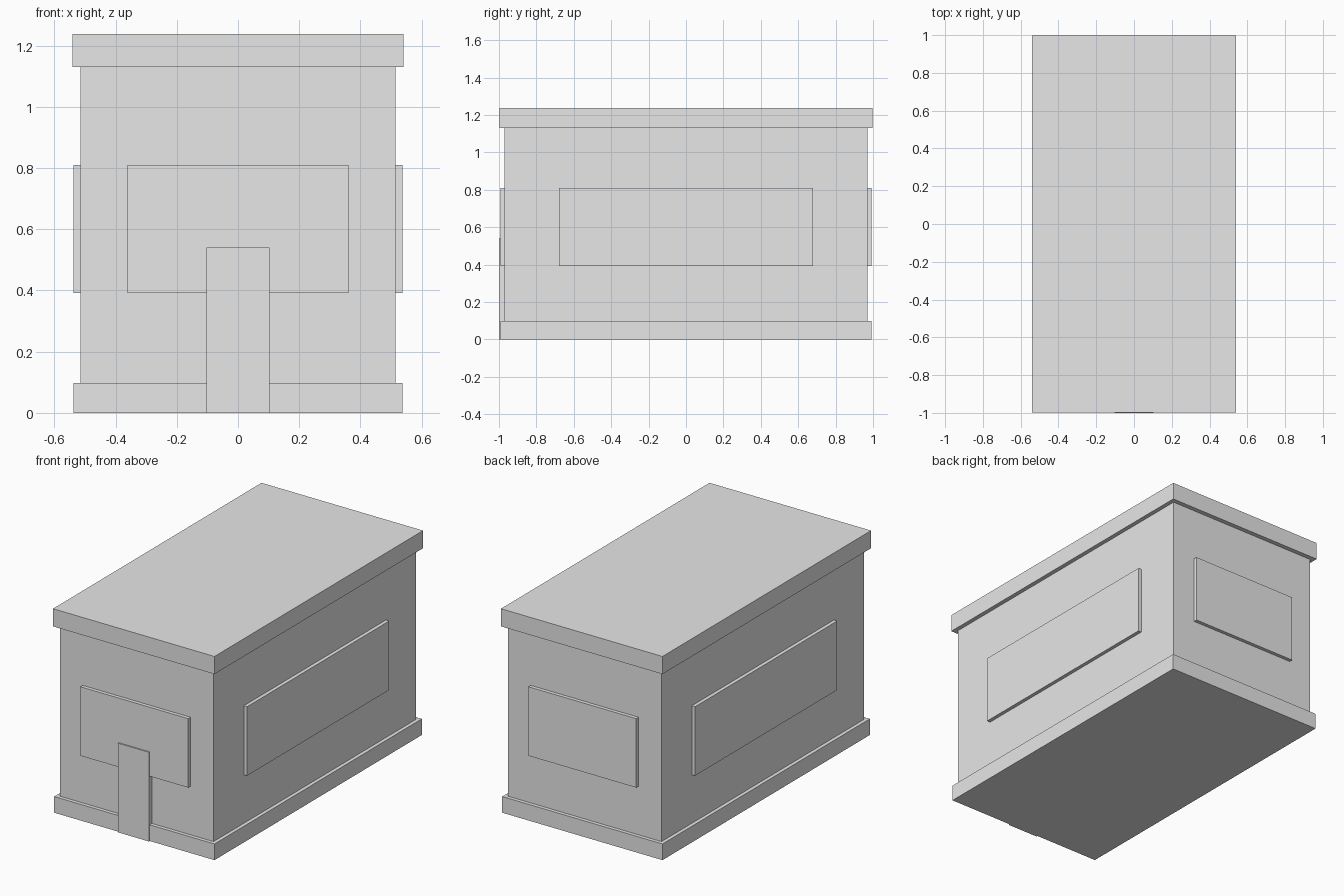
import bpy
import bmesh
from mathutils import Vector

cube = bpy.data.objects.get("Cube")
if cube:
    bpy.data.objects.remove(cube, do_unlink=True)

grey = bpy.data.materials.new("plain grey")
grey.use_nodes = True
colour = (0.8, 0.8, 0.8, 1)
grey.diffuse_color = colour
grey.node_tree.nodes["Principled BSDF"].inputs["Base Color"].default_value = colour


def box(name, low, high):
    """Add an axis-aligned box between two corners."""
    low, high = Vector(low), Vector(high)
    bm = bmesh.new()
    bmesh.ops.create_cube(bm, size=1)
    bmesh.ops.scale(bm, vec=high - low, verts=bm.verts)
    bmesh.ops.translate(bm, vec=(low + high) / 2, verts=bm.verts)
    mesh = bpy.data.meshes.new(name)
    bm.to_mesh(mesh)
    bm.free()
    mesh.materials.append(grey)
    obj = bpy.data.objects.new(name, mesh)
    bpy.context.collection.objects.link(obj)
    return obj


WALL_X, WALL_Y = 0.515, 0.97
BASE_X, BASE_Y = 0.537, 0.992
ROOF_X, ROOF_Y = 0.541, 0.998
BASE_TOP, ROOF_BOTTOM, ROOF_TOP = 0.098, 1.13, 1.237
PANEL_LOW, PANEL_HIGH = 0.392, 0.81

# Main body: base slab, walls and overhanging flat roof
box("base", (-BASE_X, -BASE_Y, 0), (BASE_X, BASE_Y, BASE_TOP))
box("walls", (-WALL_X, -WALL_Y, BASE_TOP), (WALL_X, WALL_Y, ROOF_BOTTOM))
box("roof", (-ROOF_X, -ROOF_Y, ROOF_BOTTOM), (ROOF_X, ROOF_Y, ROOF_TOP))

# Raised window panels on all four walls
for name, side in (("right", -1), ("left", 1)):
    inner, outer = sorted((side * WALL_X, side * BASE_X))
    box(name + "_window", (inner, -0.68, PANEL_LOW), (outer, 0.68, PANEL_HIGH))
for name, side in (("front", -1), ("back", 1)):
    inner, outer = sorted((side * WALL_Y, side * BASE_Y))
    box(name + "_window", (-0.361, inner, PANEL_LOW), (0.361, outer, PANEL_HIGH))

# Door standing just proud of the front window and base
box("door", (-0.103, -1, 0), (0.103, -WALL_Y, 0.54))
